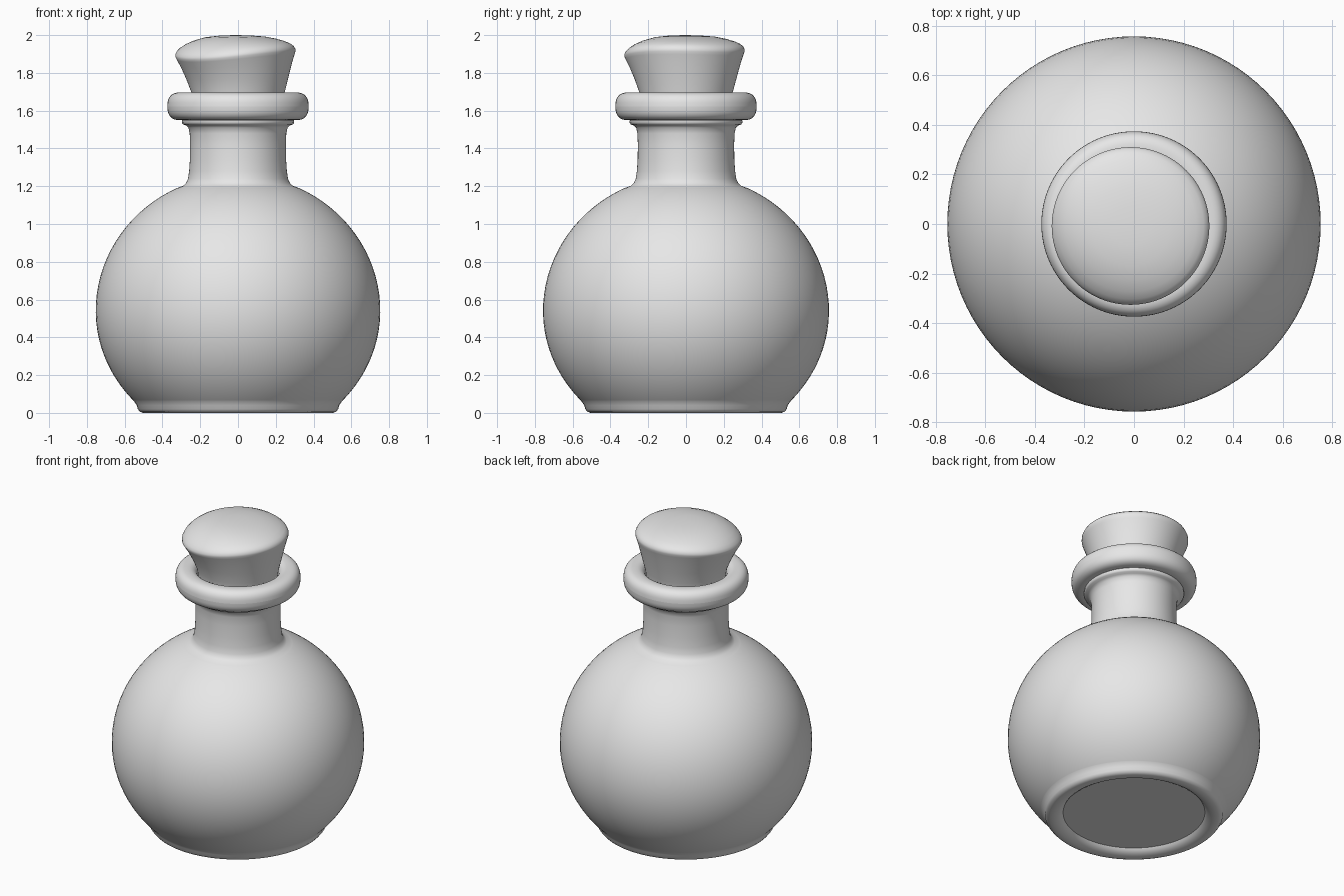
import bpy, bmesh, math

if "Cube" in bpy.data.objects:
    bpy.data.objects.remove(bpy.data.objects["Cube"])

SEGMENTS = 96

glass = bpy.data.materials.new("plain_grey")
glass.diffuse_color = (0.8, 0.8, 0.8, 1)
glass.use_nodes = True
glass.node_tree.nodes["Principled BSDF"].inputs["Base Color"].default_value = glass.diffuse_color


def lathe(name, profile, shift=None, angle=40):
    """Spin (radius, z) points round z; ends on the axis become single points."""
    bm = bmesh.new()
    rings = []
    for r, z in profile:
        count = SEGMENTS if r > 0 else 1
        ring = []
        for i in range(count):
            a = 2 * math.pi * i / SEGMENTS
            p = (r * math.cos(a), r * math.sin(a), z)
            ring.append(bm.verts.new(shift(p, r, a) if shift else p))
        rings.append(ring)
    for lower, upper in zip(rings, rings[1:]):
        for i in range(SEGMENTS):
            j = (i + 1) % SEGMENTS
            if len(lower) == 1:
                bm.faces.new((lower[0], upper[j], upper[i]))
            elif len(upper) == 1:
                bm.faces.new((lower[i], lower[j], upper[0]))
            else:
                bm.faces.new((lower[i], lower[j], upper[j], upper[i]))
    bmesh.ops.recalc_face_normals(bm, faces=bm.faces[:])
    mesh = bpy.data.meshes.new(name)
    bm.to_mesh(mesh)
    bm.free()
    mesh.materials.append(glass)
    obj = bpy.data.objects.new(name, mesh)
    bpy.context.collection.objects.link(obj)
    bpy.ops.object.select_all(action='DESELECT')
    obj.select_set(True)
    bpy.context.view_layer.objects.active = obj
    bpy.ops.object.shade_smooth_by_angle(angle=math.radians(angle))
    return obj


# Flask: recessed base, foot, round belly, shoulder fillet, neck and collar
def belly(z):
    half = 0.72 if z > 0.54 else 0.70
    return 0.757 * math.sqrt(1 - ((z - 0.54) / half) ** 2)


base = [(0, 0.03), (0.425, 0.03), (0.435, 0.018), (0.455, 0.006),
        (0.48, 0), (0.505, 0), (0.522, 0.006), (0.533, 0.02), (0.539, 0.04)]
steps = 36
z0, z1 = 0.065, 1.19
belly_points = []
for k in range(steps + 1):
    z = (z0 + z1) / 2 - (z1 - z0) / 2 * math.cos(math.pi * k / steps)
    belly_points.append((belly(z), z))
neck = [(0.292, 1.202), (0.276, 1.217), (0.266, 1.24), (0.26, 1.28), (0.256, 1.34),
        (0.255, 1.42), (0.257, 1.48), (0.264, 1.51), (0.277, 1.522),
        (0.292, 1.527), (0.299, 1.536), (0.299, 1.548), (0.29, 1.555), (0.25, 1.56)]
flask = lathe("flask_body", base + belly_points + neck)
flask.scale.x = 0.995


# Lip: fat rounded ring at the mouth, flattened on top and bottom
lip_profile = []
for k in range(33):
    a = 2 * math.pi * k / 32
    c, s = math.cos(a), math.sin(a)
    bulge = math.copysign(abs(c) ** 0.8, c)
    lip_profile.append((0.307 + 0.067 * bulge, 1.623 + 0.073 * math.copysign(abs(s) ** 0.8, s)))
lathe("flask_lip", lip_profile)


# Stopper: tapered plug with an uneven rim and domed top
def uneven(p, r, a):
    x, y, z = p
    rise = max(0, min(1, (z - 1.72) / 0.18))
    rim = min(1, r / 0.31)
    wave = 0.02 * math.cos(a - math.pi / 4) - 0.01 * math.cos(2 * a - math.pi / 2)
    return (x - 0.014 * rise, y - 0.008 * rise, z + wave * rise * rim ** 3)


cork = [(0, 1.56), (0.23, 1.56), (0.24, 1.66), (0.248, 1.70), (0.27, 1.77),
        (0.294, 1.84), (0.312, 1.885), (0.318, 1.90), (0.318, 1.912), (0.31, 1.927),
        (0.295, 1.941), (0.265, 1.958), (0.22, 1.975), (0.16, 1.99),
        (0.08, 1.998), (0, 2.0)]
lathe("stopper", cork, uneven, 45)
